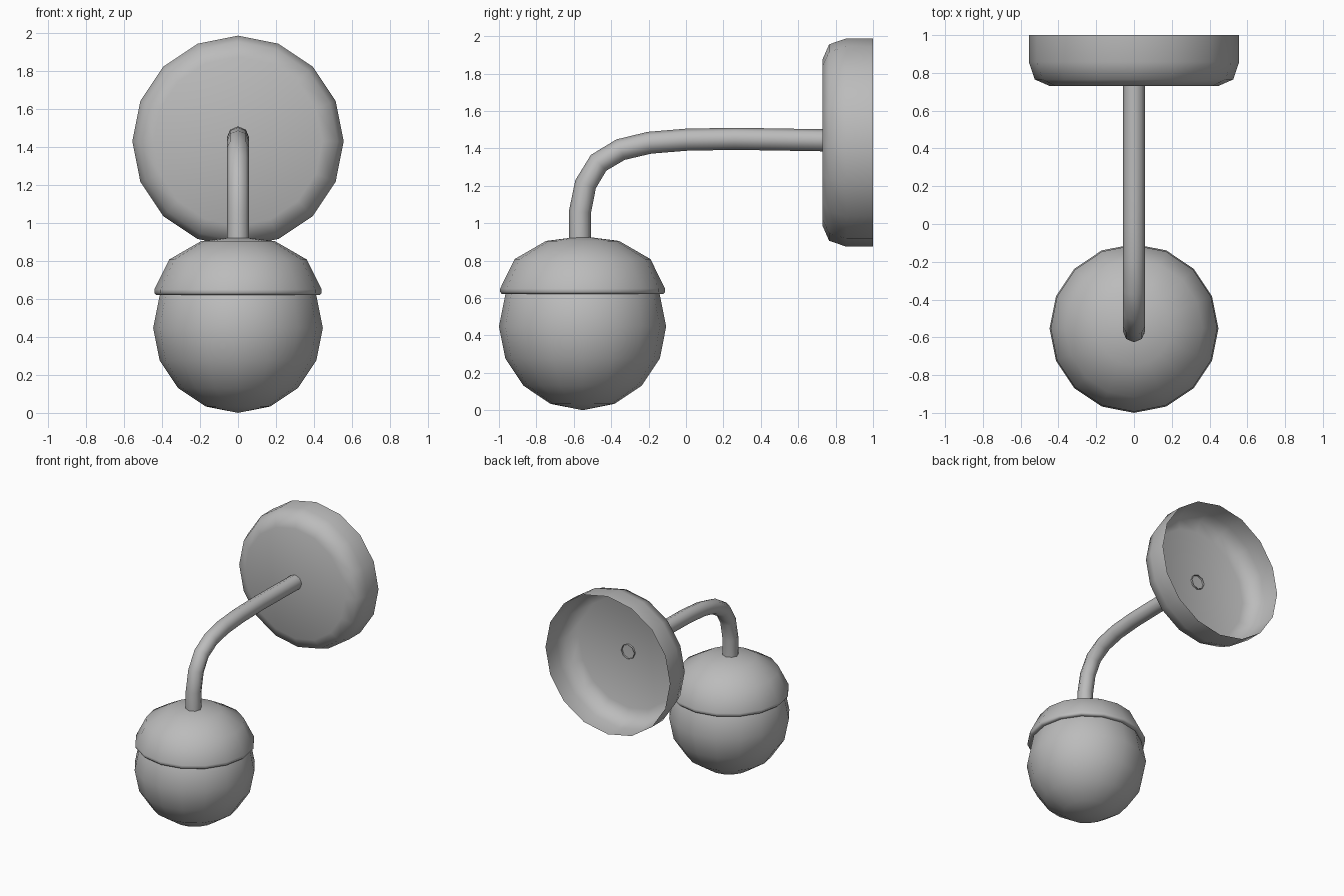
import bpy
import bmesh
from math import cos, sin, pi, radians
from mathutils import Matrix

cube = bpy.data.objects.get("Cube")
if cube:
    bpy.data.objects.remove(cube, do_unlink=True)

SIDES = 16
GLOBE_Y = -0.553
GLOBE_R = 0.447
PLATE_Z = 1.431

grey = bpy.data.materials.new("plain_grey")
grey.use_nodes = True
colour = (0.5, 0.5, 0.5, 1)
grey.diffuse_color = colour
grey.node_tree.nodes["Principled BSDF"].inputs["Base Color"].default_value = colour


def finish(obj, angle):
    """Give an object its colour and smooth shading."""
    obj.data.materials.clear()
    obj.data.materials.append(grey)
    bpy.ops.object.select_all(action="DESELECT")
    obj.select_set(True)
    bpy.context.view_layer.objects.active = obj
    bpy.ops.object.shade_smooth_by_angle(angle=radians(angle))


def lathe(name, profile, matrix, angle):
    """Revolve (radius, height) points around z; a zero radius makes a pole."""
    bm = bmesh.new()
    rings = []
    for r, h in profile:
        count = SIDES if r > 0 else 1
        rings.append([bm.verts.new((r * cos(2 * pi * i / SIDES),
                                    r * sin(2 * pi * i / SIDES), h))
                      for i in range(count)])
    for a, b in zip(rings, rings[1:]):
        for i in range(SIDES):
            j = (i + 1) % SIDES
            corners = [a[i % len(a)], a[j % len(a)], b[j % len(b)], b[i % len(b)]]
            bm.faces.new(list(dict.fromkeys(corners)))
    if len(rings[-1]) > 1:
        bm.faces.new(rings[-1])
    bm.transform(matrix)
    mesh = bpy.data.meshes.new(name)
    bm.to_mesh(mesh)
    bm.free()
    obj = bpy.data.objects.new(name, mesh)
    bpy.context.collection.objects.link(obj)
    finish(obj, angle)
    return obj


# Wall plate: shallow dish, open at the back, facing -y
plate_profile = [(0.557, 0.0), (0.557, 0.142), (0.525, 0.235), (0.445, 0.27)]
lathe("wall_plate", plate_profile,
      Matrix.Translation((0, 1, PLATE_Z)) @ Matrix.Rotation(pi / 2, 4, "X"), 60)

# Globe
bpy.ops.mesh.primitive_uv_sphere_add(segments=SIDES, ring_count=8, radius=GLOBE_R,
                                     location=(0, GLOBE_Y, GLOBE_R))
globe = bpy.context.object
globe.name = "globe"
finish(globe, 60)

# Cap over the globe, with a thin rolled rim
cap_profile = [(0.405, 0.625), (0.432, 0.622), (0.441, 0.632), (0.441, 0.65),
               (0.363, 0.808), (0.195, 0.905), (0, 0.93)]
lathe("globe_cap", cap_profile, Matrix.Translation((0, GLOBE_Y, 0)), 60)

# Bent arm: eight-sided tube from the cap to the plate
path = [(-0.567, 0.90), (-0.567, 1.06), (-0.537, 1.208), (-0.467, 1.323),
        (-0.35, 1.393), (-0.195, 1.43), (0, 1.446), (0.26, 1.451), (0.745, 1.443)]
curve = bpy.data.curves.new("arm", "CURVE")
curve.dimensions = "3D"
curve.bevel_depth = 0.059
curve.bevel_resolution = 2
spline = curve.splines.new("POLY")
spline.points.add(len(path) - 1)
for point, (y, z) in zip(spline.points, path):
    point.co = (0, y, z, 1)
arm = bpy.data.objects.new("arm", curve)
bpy.context.collection.objects.link(arm)
bpy.ops.object.select_all(action="DESELECT")
arm.select_set(True)
bpy.context.view_layer.objects.active = arm
bpy.ops.object.convert(target="MESH")
finish(bpy.context.object, 60)
